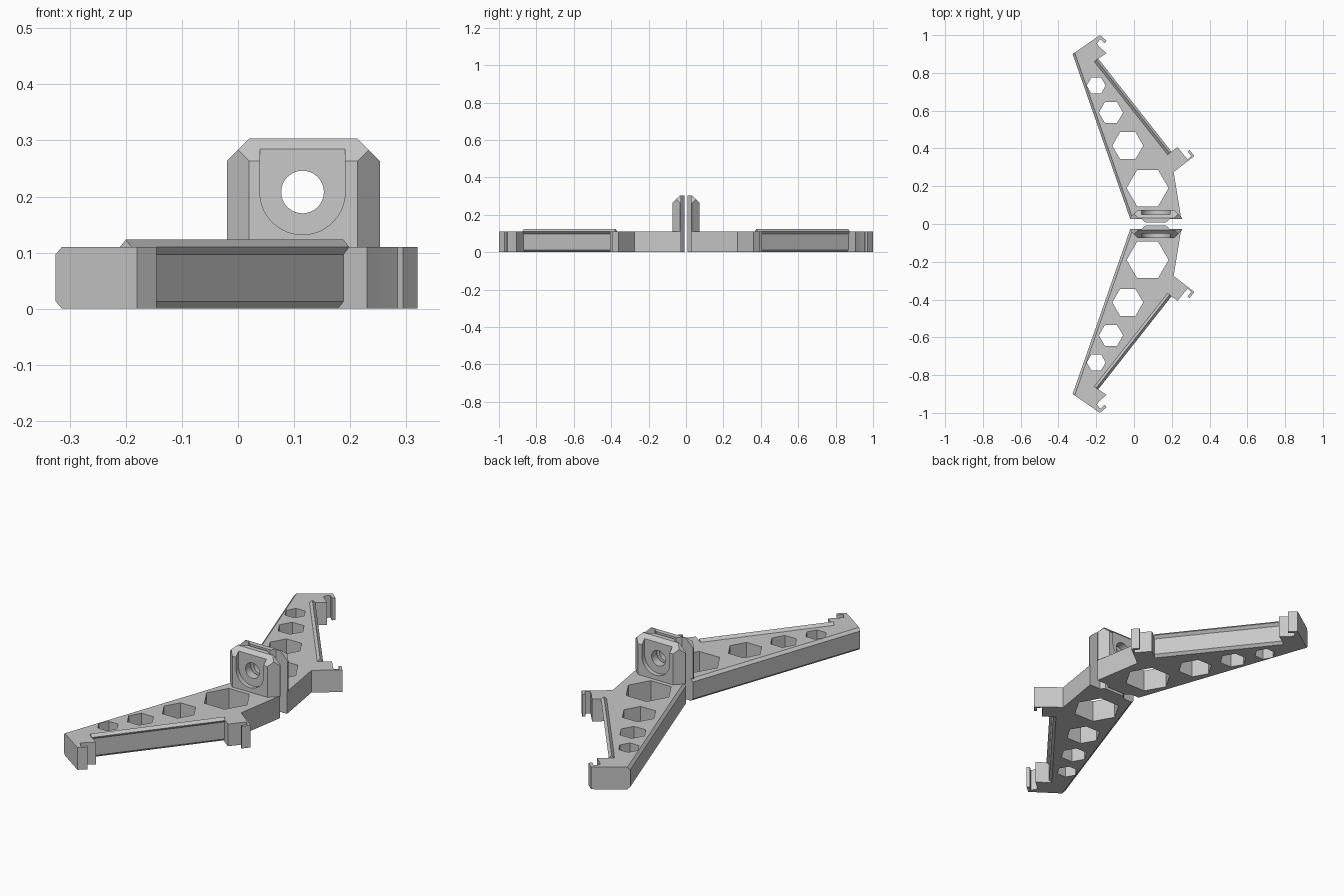
import bpy, bmesh, math
from mathutils import Vector, Matrix

if "Cube" in bpy.data.objects:
    bpy.data.objects.remove(bpy.data.objects["Cube"], do_unlink=True)

grey = bpy.data.materials.new("plain_grey")
grey.use_nodes = True
colour = (0.58, 0.58, 0.58, 1)
grey.diffuse_color = colour
grey.node_tree.nodes["Principled BSDF"].inputs["Base Color"].default_value = colour

H = 0.11          # arm height
TOP = 0.303       # clamp plate height
INNER, OUTER = 0.027, 0.073   # plate faces in y
CH = 0.04         # plate chamfer
LEFT, RIGHT = -0.02, 0.253    # plate sides
HX, HZ = 0.115, 0.208         # bolt centre


def finish(name, bm):
    bmesh.ops.recalc_face_normals(bm, faces=bm.faces)
    mesh = bpy.data.meshes.new(name)
    bm.to_mesh(mesh)
    bm.free()
    mesh.materials.append(grey)
    ob = bpy.data.objects.new(name, mesh)
    bpy.context.collection.objects.link(ob)
    return ob


def prism(name, points, lo, hi, axis="z"):
    """Extrude a closed outline along z (points are x,y) or y (points are x,z)."""
    bm = bmesh.new()
    place = (lambda p: (p[0], p[1], lo)) if axis == "z" else (lambda p: (p[0], lo, p[1]))
    face = bm.faces.new([bm.verts.new(place(p)) for p in points])
    step = Vector((0, 0, hi - lo)) if axis == "z" else Vector((0, hi - lo, 0))
    out = bmesh.ops.extrude_face_region(bm, geom=[face])
    verts = [g for g in out["geom"] if isinstance(g, bmesh.types.BMVert)]
    bmesh.ops.translate(bm, vec=step, verts=verts)
    return finish(name, bm)


def arc(cx, cy, r, n, start=0.0, sweep=math.tau):
    count = n if sweep == math.tau else n + 1
    return [(cx + r * math.cos(start + sweep * i / n),
             cy + r * math.sin(start + sweep * i / n)) for i in range(count)]


def rod(a, b, z, extra):
    """Diamond rod along an edge, used to cut a chamfer."""
    a, b = Vector((*a, z)), Vector((*b, z))
    d = (b - a).normalized()
    bm = bmesh.new()
    m = Matrix.Translation((a + b) / 2) @ d.to_track_quat("Z", "Y").to_matrix().to_4x4()
    bmesh.ops.create_cone(bm, cap_ends=True, segments=4, radius1=0.013, radius2=0.013,
                          depth=(b - a).length + extra, matrix=m)
    return finish("chamfer_cutter", bm)


def cut(ob, cutters):
    bpy.context.view_layer.objects.active = ob
    for c in cutters:
        c.hide_render = True
        mod = ob.modifiers.new("cut", "BOOLEAN")
        mod.operation, mod.solver, mod.object = "DIFFERENCE", "EXACT", c
        bpy.ops.object.modifier_apply(modifier=mod.name)
        bpy.data.objects.remove(c, do_unlink=True)


def mirror(ob):
    mod = ob.modifiers.new("mirror", "MIRROR")
    mod.use_axis = (False, True, False)
    mod.use_mirror_merge = False
    bpy.ops.object.select_all(action="DESELECT")
    ob.select_set(True)
    bpy.context.view_layer.objects.active = ob
    bpy.ops.object.modifier_apply(modifier=mod.name)
    bpy.ops.object.shade_smooth_by_angle(angle=math.radians(25))


# Tapered arms with a hooked lug at the root and a hooked tip
root, tip = (-0.02, INNER), (-0.325, 0.9)
lug_corner, tip_corner = (0.188, 0.375), (-0.2, 0.868)
lug = [(0.21, 0.275), (0.32, 0.36), (0.294, 0.392), (0.284, 0.382),
       (0.303, 0.36), (0.285, 0.342), (0.272, 0.356), (0.23, 0.407)]
hook = [(-0.145, 0.905), (-0.183, 0.937), (-0.197, 0.955), (-0.178, 0.978),
        (-0.155, 0.957), (-0.145, 0.97), (-0.18, 1.0)]
arms = prism("arms", [root, (0.25, INNER)] + lug + [lug_corner, tip_corner] + hook + [tip], 0, H)

# Hexagonal openings and edge chamfers
hexes = [(0.072, 0.19, 0.111), (-0.033, 0.415, 0.082), (-0.122, 0.59, 0.064), (-0.2, 0.733, 0.05)]
cutters = [prism("hex_cutter", arc(x, y, r, 6), -0.05, H + 0.05) for x, y, r in hexes]
for z in (0, H):
    cutters.append(rod(root, tip, z, 0.06))
    cutters.append(rod(lug_corner, tip_corner, z, 0))
cut(arms, cutters)
mirror(arms)

# Upright clamp plates: a block with corners, sides and top chamfered
outline = [(LEFT, H), (RIGHT, H), (RIGHT, TOP - CH), (RIGHT - CH, TOP),
           (LEFT + CH, TOP), (LEFT, TOP - CH)]
plates = prism("clamp_plates", outline, INNER, OUTER, "y")
bm = bmesh.new()
bm.from_mesh(plates.data)
for point, normal in (((LEFT + CH, OUTER, 0), (-1, 1, 0)),
                      ((RIGHT - CH, OUTER, 0), (1, 1, 0)),
                      ((0, OUTER, TOP - CH), (0, 1, 1))):
    out = bmesh.ops.bisect_plane(bm, geom=bm.verts[:] + bm.edges[:] + bm.faces[:], dist=1e-5,
                                 plane_co=point, plane_no=normal, clear_outer=True)
    bmesh.ops.holes_fill(bm, edges=[e for e in bm.edges if e.is_boundary], sides=0)
bmesh.ops.recalc_face_normals(bm, faces=bm.faces)
bm.to_mesh(plates.data)
bm.free()


# Bolt hole and open-topped round recess
def bolt():
    return prism("bolt_cutter", arc(HX, HZ, 0.038, 40), -0.05, 0.15, "y")


slot = arc(HX, HZ, 0.076, 28, math.pi, math.pi) + [(HX + 0.076, 0.4), (HX - 0.076, 0.4)]
cut(plates, [prism("recess_cutter", slot, 0.051, 0.15, "y"), bolt()])
mirror(plates)

# Raised ridges on the mating faces
ridge = [(0.04, INNER), (0.06, 0.009), (0.17, 0.009), (0.19, INNER)]
ridges = prism("mating_ridges", ridge, 0, TOP)
cut(ridges, [bolt()])
mirror(ridges)
